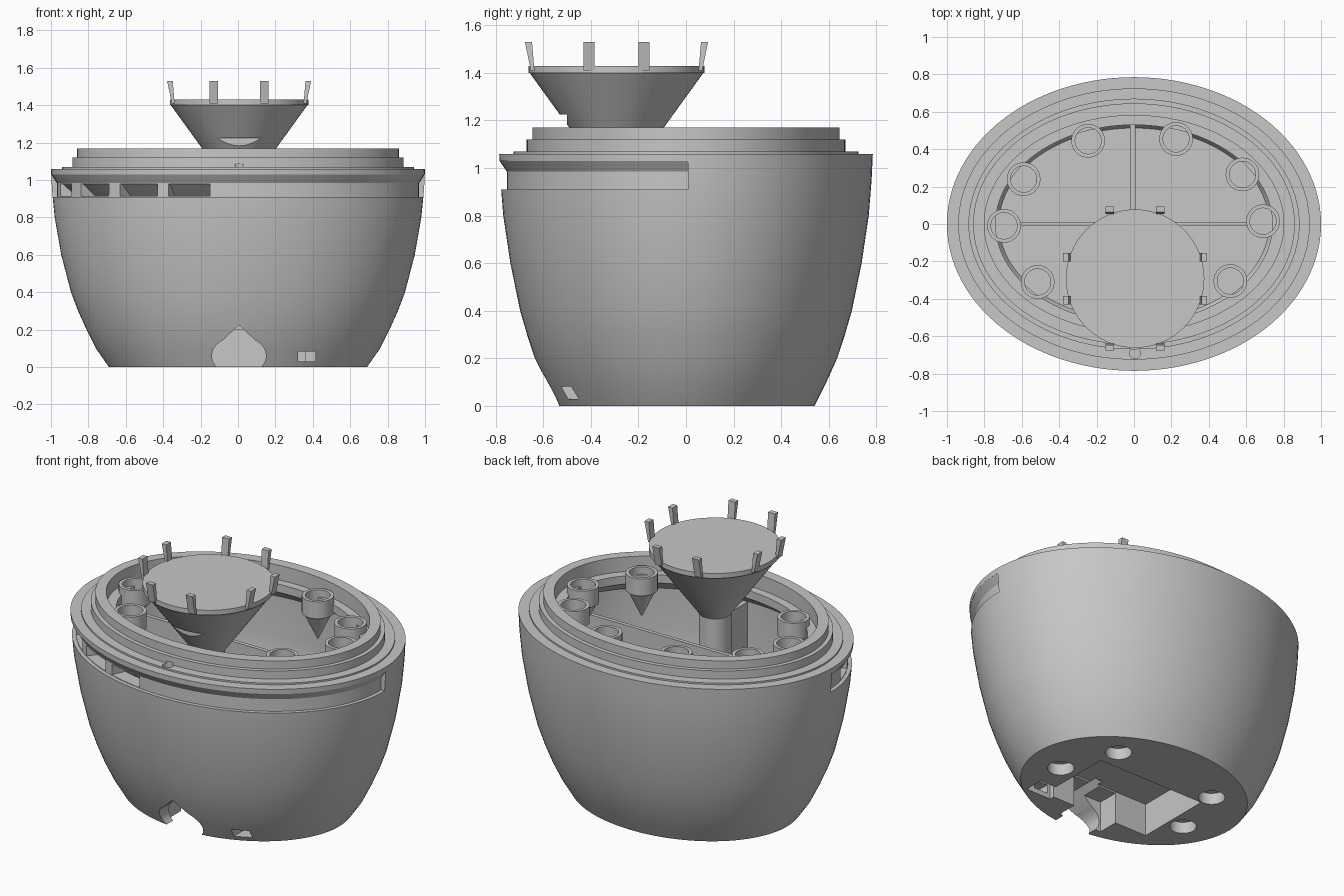
import bpy, bmesh
from math import sin, cos, acos, pi, radians
from mathutils import Matrix

default = bpy.data.objects.get("Cube")
if default:
    bpy.data.objects.remove(default, do_unlink=True)

grey = bpy.data.materials.new("plain grey")
grey.use_nodes = True
colour = (0.57, 0.57, 0.57, 1)
grey.diffuse_color = colour
grey.node_tree.nodes["Principled BSDF"].inputs["Base Color"].default_value = colour


def finish(name, bm):
    bmesh.ops.recalc_face_normals(bm, faces=bm.faces[:])
    mesh = bpy.data.meshes.new(name)
    bm.to_mesh(mesh)
    bm.free()
    mesh.materials.append(grey)
    obj = bpy.data.objects.new(name, mesh)
    bpy.context.collection.objects.link(obj)
    return obj


def lathe(name, profile, centre=(0, 0), seg=48):
    """Elliptical rings (rx, ry, z) joined in order, both ends capped."""
    bm = bmesh.new()
    rings = [[bm.verts.new((centre[0] + rx * cos(2 * pi * i / seg),
                            centre[1] + ry * sin(2 * pi * i / seg), z))
              for i in range(seg)] for rx, ry, z in profile]
    for a, b in zip(rings, rings[1:]):
        for i in range(seg):
            j = (i + 1) % seg
            bm.faces.new((a[i], a[j], b[j], b[i]))
    bm.faces.new(rings[0])
    bm.faces.new(rings[-1])
    return finish(name, bm)


def round_lathe(name, profile, centre, seg=40):
    return lathe(name, [(r, r, z) for r, z in profile], centre, seg)


def arc_band(name, profile, start, end, seg=64):
    """Closed profile swept along part of an ellipse, ends capped."""
    bm = bmesh.new()
    rings = []
    for i in range(seg + 1):
        a = start + (end - start) * i / seg
        rings.append([bm.verts.new((rx * cos(a), ry * sin(a), z)) for rx, ry, z in profile])
    n = len(profile)
    for a, b in zip(rings, rings[1:]):
        for i in range(n):
            bm.faces.new((a[i], a[(i + 1) % n], b[(i + 1) % n], b[i]))
    bm.faces.new(rings[0])
    bm.faces.new(rings[-1])
    return finish(name, bm)


def box(name, x0, x1, y0, y1, z0, z1):
    bm = bmesh.new()
    bmesh.ops.create_cube(bm, size=1)
    for v in bm.verts:
        v.co = ((x0 + x1) / 2 + v.co.x * (x1 - x0),
                (y0 + y1) / 2 + v.co.y * (y1 - y0),
                (z0 + z1) / 2 + v.co.z * (z1 - z0))
    return finish(name, bm)


def cut(obj, cutters):
    bpy.context.view_layer.objects.active = obj
    for c in cutters:
        c.hide_render = True
        mod = obj.modifiers.new("cut", "BOOLEAN")
        mod.operation = "DIFFERENCE"
        mod.solver = "EXACT"
        mod.object = c
        bpy.ops.object.modifier_apply(modifier=mod.name)
        bpy.data.objects.remove(c, do_unlink=True)


def smooth(obj):
    bpy.ops.object.select_all(action="DESELECT")
    obj.select_set(True)
    bpy.context.view_layer.objects.active = obj
    bpy.ops.object.shade_smooth_by_angle(angle=radians(30))


# Oval tub: outer wall, stepped rim, hollow inside
outer = [(0.69, 0.54, 0), (0.76, 0.59, 0.1), (0.81, 0.635, 0.2), (0.855, 0.668, 0.3),
         (0.893, 0.697, 0.4), (0.945, 0.738, 0.6), (0.98, 0.768, 0.8), (0.995, 0.78, 0.95),
         (1, 0.785, 1.06)]
rim = [(0.94, 0.725, 1.06), (0.94, 0.725, 1.07), (0.885, 0.67, 1.07), (0.885, 0.67, 1.12),
       (0.86, 0.645, 1.12), (0.86, 0.645, 1.17), (0.8, 0.58, 1.17)]
inner = [(0.8, 0.58, 1.08), (0.74, 0.53, 1.08), (0.74, 0.53, 1.03), (0.85, 0.635, 0.95),
         (0.85, 0.635, 0.7), (0.81, 0.61, 0.42), (0.722, 0.513, 0.27)]
tub = lathe("tub", outer + rim + inner, seg=112)

# Recessed band around the front half
groove = arc_band("groove_cutter", [(1.1, 0.88, 0.91), (0.968, 0.753, 0.91),
                                    (0.968, 0.753, 0.985), (0.998, 0.783, 1.03),
                                    (1.1, 0.88, 1.03)],
                  -pi - 0.012, 0.012)
cutters = [groove]

# Vent pockets in the band, with backs that slope inward at the bottom
vent = [(1.02, 0.8, 0.914), (0.88, 0.665, 0.914), (0.955, 0.74, 0.98), (1.02, 0.8, 0.98)]
for x0, x1 in ((-0.95, -0.89), (-0.84, -0.69), (-0.63, -0.43), (-0.37, -0.15)):
    cutters.append(arc_band("vent_cutter", vent, pi + acos(-x0 / 0.968),
                            pi + acos(-x1 / 0.968), 8))

# Underside pocket, cable channel, side port and foot holes
cutters += [box("pocket_cutter", -0.37, 0.36, -0.34, 0.14, -0.1, 0.2),
            box("channel_cutter", -0.15, 0.15, -0.47, -0.3, -0.1, 0.19),
            box("tab_cutter", 0.3, 0.47, -0.37, -0.25, -0.1, 0.1),
            box("port_cutter", 0.32, 0.415, -0.8, -0.3, 0.03, 0.083)]
for x, y in ((0.34, 0.27), (-0.38, 0.22), (0.475, -0.07), (-0.465, -0.13)):
    cutters.append(round_lathe("foot_hole_cutter", [(0.075, -0.1), (0.075, 0.07)], (x, y), 28))

# Small locating hole in the front ledge
cutters.append(round_lathe("ledge_hole_cutter", [(0.03, 1.045), (0.03, 1.085)], (0.005, -0.69), 20))

# Teardrop cable opening at the front
bm = bmesh.new()
drop = [(0.005, 0.225)] + [(0.005 + 0.145 * cos(a), 0.06 + 0.105 * sin(a))
                           for a in (radians(55 - 290 * i / 24) for i in range(25))]
front = bm.faces.new([bm.verts.new((x, -0.9, z)) for x, z in drop])
ext = bmesh.ops.extrude_face_region(bm, geom=[front])
bmesh.ops.translate(bm, vec=(0, 0.6, 0),
                    verts=[g for g in ext["geom"] if isinstance(g, bmesh.types.BMVert)])
cutters.append(finish("opening_cutter", bm))
cut(tub, cutters)
smooth(tub)

# Inner dividing walls
box("side_divider", -0.77, 0.77, -0.012, 0.012, 0.26, 0.95)
box("back_divider", -0.022, 0.008, 0, 0.56, 0.26, 0.6)
box("front_divider", -0.015, 0.015, -0.58, -0.3, 0.26, 0.98)

# Ring of cups with pointed undersides
cup = [(0.004, 0.86), (0.075, 1.01), (0.09, 1.02), (0.09, 1.125), (0.07, 1.125), (0.07, 1.06)]
for x, y in ((-0.245, 0.445), (0.225, 0.455), (-0.59, 0.24), (0.58, 0.265),
             (-0.695, -0.01), (0.69, 0.015), (-0.515, -0.31), (0.515, -0.305)):
    smooth(round_lathe("cup", cup, (x, y), 32))

# Funnel-shaped stand on a post, with a flat notch at the front
mid = (0.006, -0.292)
stand = round_lathe("stand", [(0.09, 0.25), (0.09, 1.02), (0.365, 1.4), (0.37, 1.4),
                              (0.37, 1.43)], mid, 64)
cut(stand, [box("notch_cutter", -0.3, 0.3, -0.8, -0.5, 1.1, 1.225)])
smooth(stand)

# Upright wedge clips around the plate, two on each side
for quarter in range(4):
    offset = 0.135 if quarter % 2 else 0.115
    for side in (-1, 1):
        bm = bmesh.new()
        bmesh.ops.create_cube(bm, size=1)
        for v in bm.verts:
            top = v.co.z > 0
            reach = (0.385 if top else 0.36) if v.co.x > 0 else (0.355 if top else 0.345)
            v.co = (reach, side * offset + v.co.y * 0.046, 1.53 if top else 1.41)
        turn = Matrix.Translation((*mid, 0)) @ Matrix.Rotation(quarter * pi / 2, 4, "Z")
        bmesh.ops.transform(bm, matrix=turn, verts=bm.verts[:])
        finish("clip", bm)
